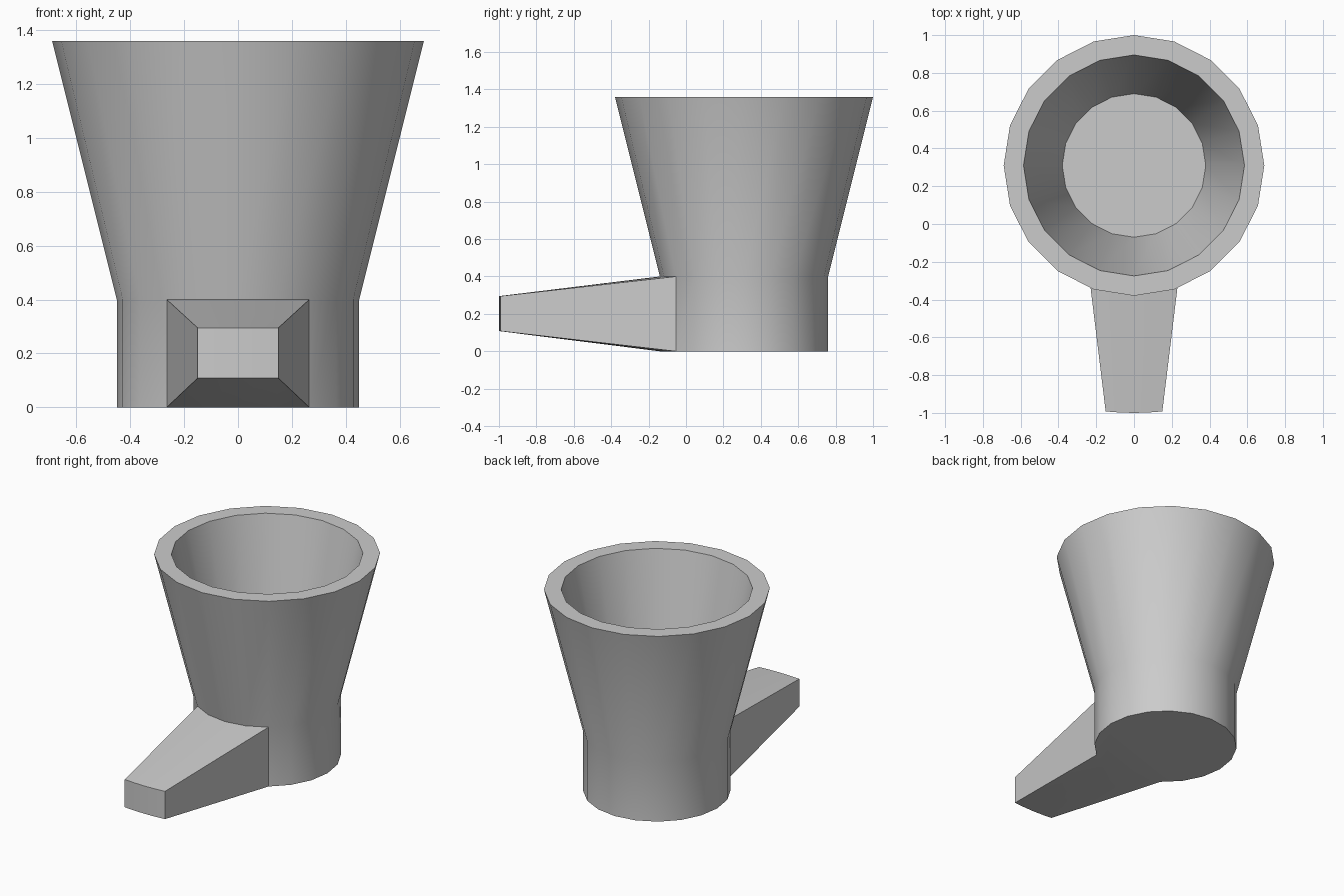
import bpy, bmesh
from math import sin, cos, pi, radians

if "Cube" in bpy.data.objects:
    bpy.data.objects.remove(bpy.data.objects["Cube"])

SIDES = 20
CENTRE_Y = 0.31
END_Y = -1.0

bm = bmesh.new()

# Cup profile (radius, z): base, waist, outer rim, inner rim, inner floor
profile = [(0.45, 0.0), (0.45, 0.4), (0.69, 1.36), (0.585, 1.36), (0.38, 0.4)]
rings = [[bm.verts.new((r * cos(2 * pi * i / SIDES),
                        CENTRE_Y + r * sin(2 * pi * i / SIDES), z))
          for i in range(SIDES)] for r, z in profile]
walls = []
for low, high in zip(rings, rings[1:]):
    walls.append([bm.faces.new((low[i], low[(i + 1) % SIDES],
                                high[(i + 1) % SIDES], high[i]))
                  for i in range(SIDES)])
bm.faces.new(rings[0][::-1])
bm.faces.new(rings[-1])

# Handle: the four front panels of the base, extruded and tapered to a flat end
front = 3 * SIDES // 4
panels = walls[0][front - 2:front + 2]
out = bmesh.ops.extrude_face_region(bm, geom=panels)
bmesh.ops.delete(bm, geom=[f for f in panels if f.is_valid], context='FACES_ONLY')
half_width = 0.45 * sin(radians(36))
for v in [g for g in out['geom'] if isinstance(g, bmesh.types.BMVert)]:
    t = v.co.x / half_width
    v.co = (0.15 * t, END_Y + 0.008 * t * t, 0.295 if v.co.z > 0.2 else 0.108)

bmesh.ops.recalc_face_normals(bm, faces=bm.faces[:])
mesh = bpy.data.meshes.new("cup_with_handle")
bm.to_mesh(mesh)
bm.free()
cup = bpy.data.objects.new("cup_with_handle", mesh)
bpy.context.collection.objects.link(cup)

# Smooth round walls, crisp rim and handle edges
bpy.context.view_layer.objects.active = cup
cup.select_set(True)
bpy.ops.object.shade_smooth_by_angle(angle=radians(30))
